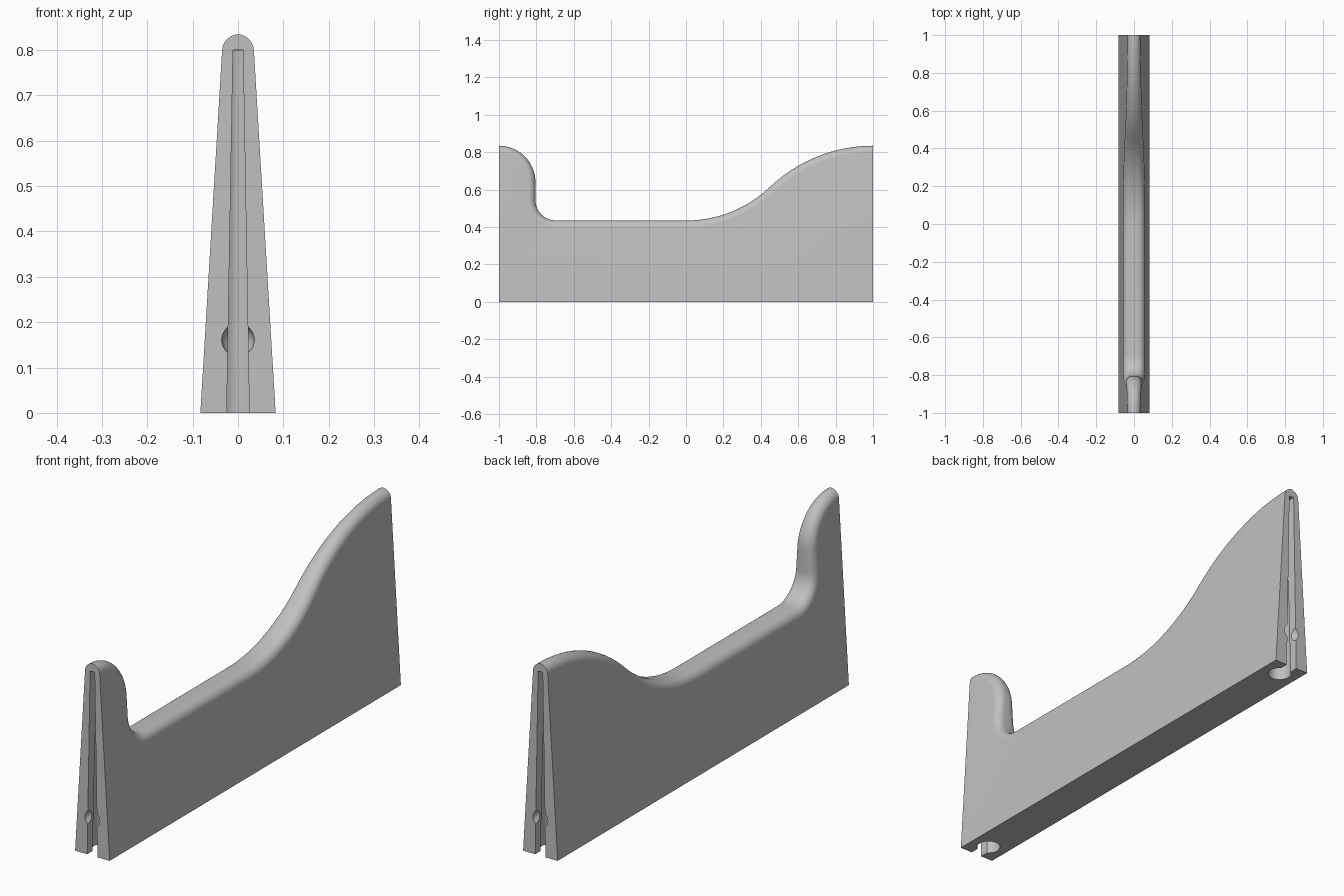
import bpy, bmesh
from math import sin, cos, pi, asin

cube = bpy.data.objects.get("Cube")
if cube:
    bpy.data.objects.remove(cube)

grey = bpy.data.materials.new("plain grey")
grey.use_nodes = True
grey.diffuse_color = (0.53, 0.53, 0.53, 1)
grey.node_tree.nodes["Principled BSDF"].inputs["Base Color"].default_value = (0.53, 0.53, 0.53, 1)

LOW, HIGH, FILLET = 0.435, 0.835, 0.035


def half_width(z):
    return 0.083 - 0.06 * z


def add_object(name, bm):
    bmesh.ops.recalc_face_normals(bm, faces=bm.faces)
    mesh = bpy.data.meshes.new(name)
    bm.to_mesh(mesh)
    bm.free()
    mesh.materials.append(grey)
    obj = bpy.data.objects.new(name, mesh)
    bpy.context.collection.objects.link(obj)
    return obj


def arc(cy, cz, r, a0, a1, steps, side):
    """Arc points with their outward normals: side 1 is convex, -1 concave."""
    out = []
    for i in range(steps + 1):
        a = a0 + (a1 - a0) * i / steps
        out.append((cy + r * cos(a), cz + r * sin(a), side * cos(a), side * sin(a)))
    return out


# Top outline: rounded front post, low middle, S-curve up to the back
S_LOW, S_HIGH = 0.65, 0.80
turn = asin(1 / (S_LOW + S_HIGH))
outline = arc(-1, HIGH - 0.195, 0.195, pi / 2, 0, 16, 1)
outline += arc(-0.695, LOW + 0.11, 0.11, pi, 1.5 * pi, 12, -1)
outline += arc(0, LOW + S_LOW, S_LOW, -pi / 2, -pi / 2 + turn, 16, -1)
outline += arc(1, HIGH - S_HIGH, S_HIGH, pi / 2 + turn, pi / 2, 16, 1)[1:]


# Panel body: tapered sides with a rounded upper edge
def build_panel():
    bm = bmesh.new()
    steps = 8
    rows = []
    for side in (1, -1):
        for i in range(steps + 1):
            a = (i if side == 1 else steps - i) * pi / 2 / steps
            row = []
            for y, z, ny, nz in outline:
                drop = FILLET * (1 - sin(a))
                py, pz = y - ny * drop, z - nz * drop
                x = max(half_width(pz) - FILLET * (1 - cos(a)), 0.001)
                row.append(bm.verts.new((side * x, py, pz)))
            rows.append(row)
    for r0, r1 in zip(rows, rows[1:]):
        for i in range(len(outline) - 1):
            bm.faces.new((r0[i], r0[i + 1], r1[i + 1], r1[i]))
    foot = [[bm.verts.new((s * half_width(0), y, 0)) for y in (-1, 1)] for s in (1, -1)]
    for row, (front, back) in ((rows[0], foot[0]), (rows[-1], foot[1])):
        bm.faces.new([front, back] + row[::-1])
    for end, i in ((0, 0), (1, -1)):
        bm.faces.new([foot[0][end]] + [r[i] for r in rows] + [foot[1][end]])
    bm.faces.new((foot[0][0], foot[0][1], foot[1][1], foot[1][0]))
    return add_object("panel", bm)


def loft(name, bottom, top, z0, z1):
    bm = bmesh.new()
    low = [bm.verts.new((x, y, z0)) for x, y in bottom]
    high = [bm.verts.new((x, y, z1)) for x, y in top]
    bm.faces.new(low)
    bm.faces.new(high)
    n = len(low)
    for i in range(n):
        j = (i + 1) % n
        bm.faces.new((low[i], low[j], high[j], high[i]))
    return add_object(name, bm)


def ring(r, y, n=16):
    return [(r * cos(2 * pi * (i + 0.5) / n), y + r * sin(2 * pi * (i + 0.5) / n)) for i in range(n)]


def rect(w, y0, y1):
    return [(-w, y0), (w, y0), (w, y1), (-w, y1)]


def cut(target, cutter):
    mod = target.modifiers.new("cut", "BOOLEAN")
    mod.operation = "DIFFERENCE"
    mod.solver = "EXACT"
    mod.object = cutter
    bpy.context.view_layer.objects.active = target
    bpy.ops.object.modifier_apply(modifier=mod.name)
    bpy.data.objects.remove(cutter)


panel = build_panel()

# Keyhole slots with a ball dimple, open at each end and at the bottom
for s, end in ((-1, "front"), (1, "back")):
    cut(panel, loft(end + "_slot", rect(0.025, s * 0.92, s * 1.05),
                    rect(0.011, s * 0.935, s * 1.05), -0.01, 0.8))
    cut(panel, loft(end + "_socket", ring(0.048, s * 0.923),
                    ring(0.022, s * 0.935), -0.02, 0.799))
    bm = bmesh.new()
    bmesh.ops.create_uvsphere(bm, u_segments=24, v_segments=14, radius=0.036)
    bmesh.ops.translate(bm, verts=bm.verts, vec=(0, s, 0.161))
    cut(panel, add_object(end + "_dimple", bm))

# Smooth rounded edge, crisp corners
bpy.ops.object.select_all(action="DESELECT")
panel.select_set(True)
bpy.context.view_layer.objects.active = panel
bpy.ops.object.shade_smooth_by_angle(angle=pi / 6)
